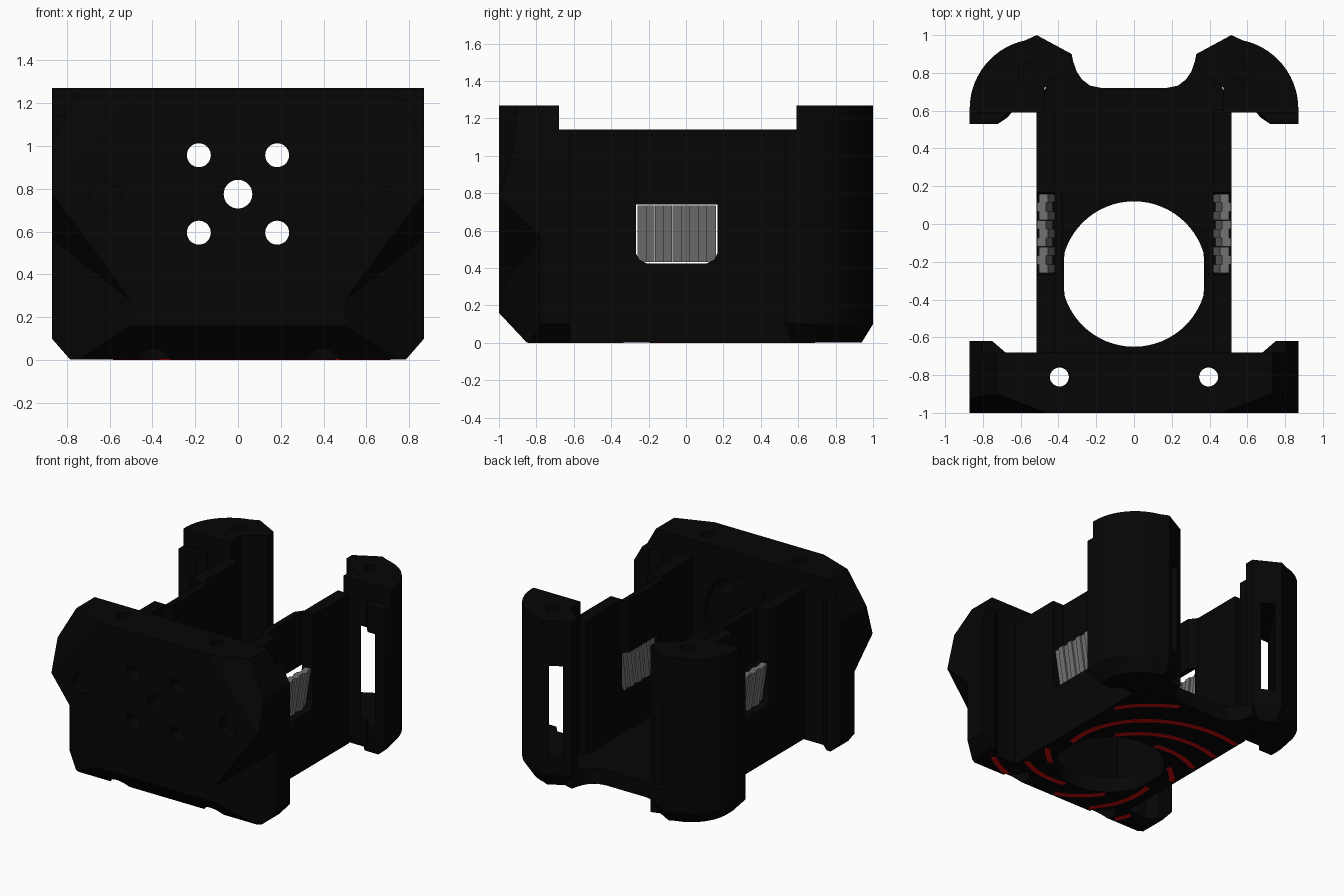
import bpy, bmesh, math
from mathutils import Vector

if "Cube" in bpy.data.objects:
    bpy.data.objects.remove(bpy.data.objects["Cube"])


def material(name, rgb):
    m = bpy.data.materials.new(name)
    m.diffuse_color = (*rgb, 1)
    m.use_nodes = True
    m.node_tree.nodes["Principled BSDF"].inputs["Base Color"].default_value = m.diffuse_color
    return m


BLACK = material("matte black", (0.0017, 0.0017, 0.0017))
GREY = material("mid grey", (0.17, 0.17, 0.17))
RED = material("deep red", (0.6, 0.003, 0.003))
Z0 = 0.003   # underside of the housing; red inlay stands just below it


def finish(bm, name, mat=None):
    bmesh.ops.recalc_face_normals(bm, faces=bm.faces[:])
    me = bpy.data.meshes.new(name)
    bm.to_mesh(me)
    bm.free()
    if mat:
        me.materials.append(mat)
    ob = bpy.data.objects.new(name, me)
    bpy.context.collection.objects.link(ob)
    return ob


def loft(rings):
    """Closed solid through rings of equal point count."""
    bm = bmesh.new()
    vs = [[bm.verts.new(p) for p in r] for r in rings]
    n = len(vs[0])
    bm.faces.new(vs[0])
    bm.faces.new(vs[-1])
    for a, b in zip(vs, vs[1:]):
        for i in range(n):
            bm.faces.new((a[i], a[(i + 1) % n], b[(i + 1) % n], b[i]))
    return bm


def prism(pts, z0, z1):
    return loft([[(x, y, z) for x, y in pts] for z in (z0, z1)])


def box(x0, x1, y0, y1, z0, z1):
    return prism([(x0, y0), (x1, y0), (x1, y1), (x0, y1)], z0, z1)


def circle(cx, cy, r, n=32):
    return [(cx + r * math.cos(2 * math.pi * i / n),
             cy + r * math.sin(2 * math.pi * i / n)) for i in range(n)]


def tube_y(x, z, r, y0, y1):
    return loft([[(a, y, b) for a, b in circle(x, z, r)] for y in (y0, y1)])


def hull(pts):
    bm = bmesh.new()
    vs = [bm.verts.new(p) for p in pts]
    bmesh.ops.convex_hull(bm, input=vs)
    return bm


def slice_off(bm, point, normal):
    """Remove everything on the normal side of a plane and cap it."""
    r = bmesh.ops.bisect_plane(bm, geom=bm.verts[:] + bm.edges[:] + bm.faces[:], dist=1e-5,
                               plane_co=point, plane_no=normal, clear_outer=True)
    edges = [e for e in r["geom_cut"] if isinstance(e, bmesh.types.BMEdge)]
    bmesh.ops.edgeloop_fill(bm, edges=edges)


def cut(ob, cutters):
    """Boolean each cutter out of the object, then drop the cutters."""
    for bm in cutters:
        c = finish(bm, "cutter", BLACK)
        c.hide_render = True
        mod = ob.modifiers.new("cut", 'BOOLEAN')
        mod.operation, mod.solver, mod.object = 'DIFFERENCE', 'EXACT', c
        dg = bpy.context.evaluated_depsgraph_get()
        dg.update()
        me = bpy.data.meshes.new_from_object(ob.evaluated_get(dg))
        ob.modifiers.clear()
        ob.data = me
        bpy.data.objects.remove(c)
    me = ob.data
    me.materials.clear()
    me.materials.append(BLACK)
    me.polygons.foreach_set("material_index", [0] * len(me.polygons))


def smooth(ob):
    bpy.ops.object.select_all(action='DESELECT')
    ob.select_set(True)
    bpy.context.view_layer.objects.active = ob
    bpy.ops.object.shade_smooth_by_angle(angle=math.radians(25))


# front plate: outline, then faceted corners, bevelled shoulders and underside
half = [(0.87, -1), (0.87, -0.62), (0.75, -0.62), (0.68, -0.68)]
bm = prism(half + [(-x, y) for x, y in reversed(half)], Z0, 1.27)
slice_off(bm, (0, -1, 0.16), (0, -0.16, -0.15))
for s in (1, -1):
    slice_off(bm, (0.46 * s, -1, 1.27), (0.37 * s, -1, 0.31))
    slice_off(bm, (0.73 * s, 0, 1.27), (0.25 * s, 0, 0.14))
    slice_off(bm, (0.87 * s, 0, 0.10), (0.1 * s, 0, -0.09))
plate = finish(bm, "front_plate", BLACK)
cuts = [tube_y(0, 0.775, 0.067, -1.2, 0), tube_y(0, 0.775, 0.32, -0.74, -0.5)]
for s in (1, -1):
    # lower corner cut with slanted overhang
    cuts.append(hull([(x * s, y, z) for x, y, a, b in
                      [(0.49, -1.006, -0.1, 0.27), (0.89, -0.768, -0.1, 0.585),
                       (0.89, -1.01, -0.1, 0.815)] for z in (a, b)]))
    # step of the rear wing
    cuts.append(box(min(0.6 * s, s), max(0.6 * s, s), -0.68, -0.5, 1.14, 1.4))
    # vertical bolt hole with counterbore
    cuts.append(prism(circle(0.395 * s, -0.81, 0.05), -0.2, 1.5))
    cuts.append(prism(circle(0.395 * s, -0.81, 0.09), -0.2, 0.07))
    # round dimple near the corner facet
    cuts.append(tube_y(0.62 * s, 0.77, 0.075, -1.2, -0.93))
    for z in (0.595, 0.957):
        cuts.append(tube_y(0.183 * s, z, 0.056, -1.2, 0))
cut(plate, cuts)
smooth(plate)

# floor with large flat-sided round opening
edge = [(0.51, -0.7), (0.51, 0.62), (0.4, 0.88), (0.33, 0.9), (0.322, 0.86), (0.305, 0.81),
        (0.275, 0.765), (0.232, 0.732), (0.17, 0.72)]
floor = finish(prism(edge + [(-x, y) for x, y in reversed(edge)], Z0, 0.12), "floor", BLACK)
opening = [(max(-0.37, min(0.37, x)), y) for x, y in circle(0, -0.265, 0.385, 64)]
cut(floor, [prism(opening, -0.2, 0.5)])
smooth(floor)

for s, side in ((1, "right"), (-1, "left")):
    def mbox(x0, x1, *rest):
        return box(min(x0 * s, x1 * s), max(x0 * s, x1 * s), *rest)

    # side wall with window, recessed above the window
    wall = finish(mbox(0.42, 0.515, -0.7, 0.6, Z0, 1.14), side + "_wall", BLACK)
    win = [(-0.268, 0.9), (-0.268, 0.48), (-0.25, 0.445), (-0.21, 0.425),
           (0.11, 0.425), (0.15, 0.445), (0.168, 0.48), (0.168, 0.9)]
    cut(wall, [loft([[(x * s, y, z) for y, z in win] for x in (0.3, 0.6)]),
               mbox(0.3, 0.6, -0.268, 0.168, 0.7, 1.3)])
    panel = [(0.375, -0.24), (0.42, -0.30), (0.47, -0.30), (0.42, -0.268),
             (0.42, 0.168), (0.47, 0.20), (0.42, 0.20), (0.375, 0.14)]
    finish(prism([(x * s, y) for x, y in panel], 0.74, 1.14), side + "_recessed_panel", BLACK)

    # slanted vent slats
    n, y0, y1 = 9, -0.26, 0.16
    w = (y1 - y0) / n
    for i in range(n):
        o = 0.012 * (i % 2)
        prof = [(0.42 + o, 0.433), (0.455 + o, 0.433), (0.502 + o, 0.734), (0.455 + o, 0.734)]
        ya = y0 + i * w
        finish(loft([[(x * s, y, z) for x, z in prof] for y in (ya, ya + w * 0.99)]),
               f"{side}_vent_slat_{i + 1}", GREY)

    # rear column: rounded outside, tapered foot, slot and screw hole
    arc = [(0.50 + 0.37 * math.cos(a), 0.61 + 0.37 * math.sin(a))
           for a in [math.radians(78 * k / 14) for k in range(14, -1, -1)]]
    outline = [(0.33, 0.9), (0.515, 1.0)] + arc + [
        (0.87, 0.53), (0.72, 0.53), (0.67, 0.59), (0.475, 0.59), (0.475, 0.72), (0.33, 0.83)]
    foot = [(0.5 + (x - 0.5) * 0.77, 0.7 + (y - 0.7) * 0.8) for x, y in outline]
    col = finish(loft([[(x * s, y, z) for x, y in ring] for ring, z in
                       ((foot, Z0), (outline, 0.1), (outline, 1.27))]), side + "_rear_column", BLACK)
    c, d, p = Vector((0.58, 0.736)), Vector((-0.57, 0.82)), Vector((0.82, 0.57))
    slot = [c + d * u + p * v for u, v in ((-0.6, -0.05), (0.6, -0.05), (0.6, 0.05), (-0.6, 0.05))]
    cut(col, [prism([(q.x * s, q.y) for q in slot], 0.23, 0.93),
              mbox(0.4, 1, 0.4, 0.59, 1.14, 1.4),
              prism(circle(0.56 * s, 0.8, 0.05, 24), 1.1, 1.4)])
    smooth(col)


# thin red swirl inlays under the housing
def on_underside(x, y):
    x = abs(x)
    return ((x < 0.51 and -0.848 < y < 0.7)
            or (x < 0.77 and -0.848 < y < -0.69 and y > -0.98 + 0.58 * (x - 0.5))
            or (0.45 < x < 0.7 and 0.6 < y < 0.88))


for b in range(8):
    bm = bmesh.new()
    steps = 70

    def ring(t):
        r = 0.395 + 0.58 * t ** 1.2
        a = math.radians(45 * b - 35 + 125 * t)
        return [bm.verts.new((q * math.cos(a), -0.265 + q * math.sin(a), z))
                for q, z in ((r, 0), (r + 0.042, 0), (r + 0.042, 0.006), (r, 0.006))]

    for i in range(steps):
        A, B = ring(i / steps), ring((i + 1) / steps)
        if all(on_underside(v.co.x, v.co.y) for v in A + B):
            for k in range(4):
                bm.faces.new((A[k], A[(k + 1) % 4], B[(k + 1) % 4], B[k]))
    bmesh.ops.remove_doubles(bm, verts=bm.verts[:], dist=1e-5)
    bmesh.ops.delete(bm, geom=[v for v in bm.verts if not v.link_faces], context='VERTS')
    finish(bm, f"swirl_inlay_{b + 1}", RED)
